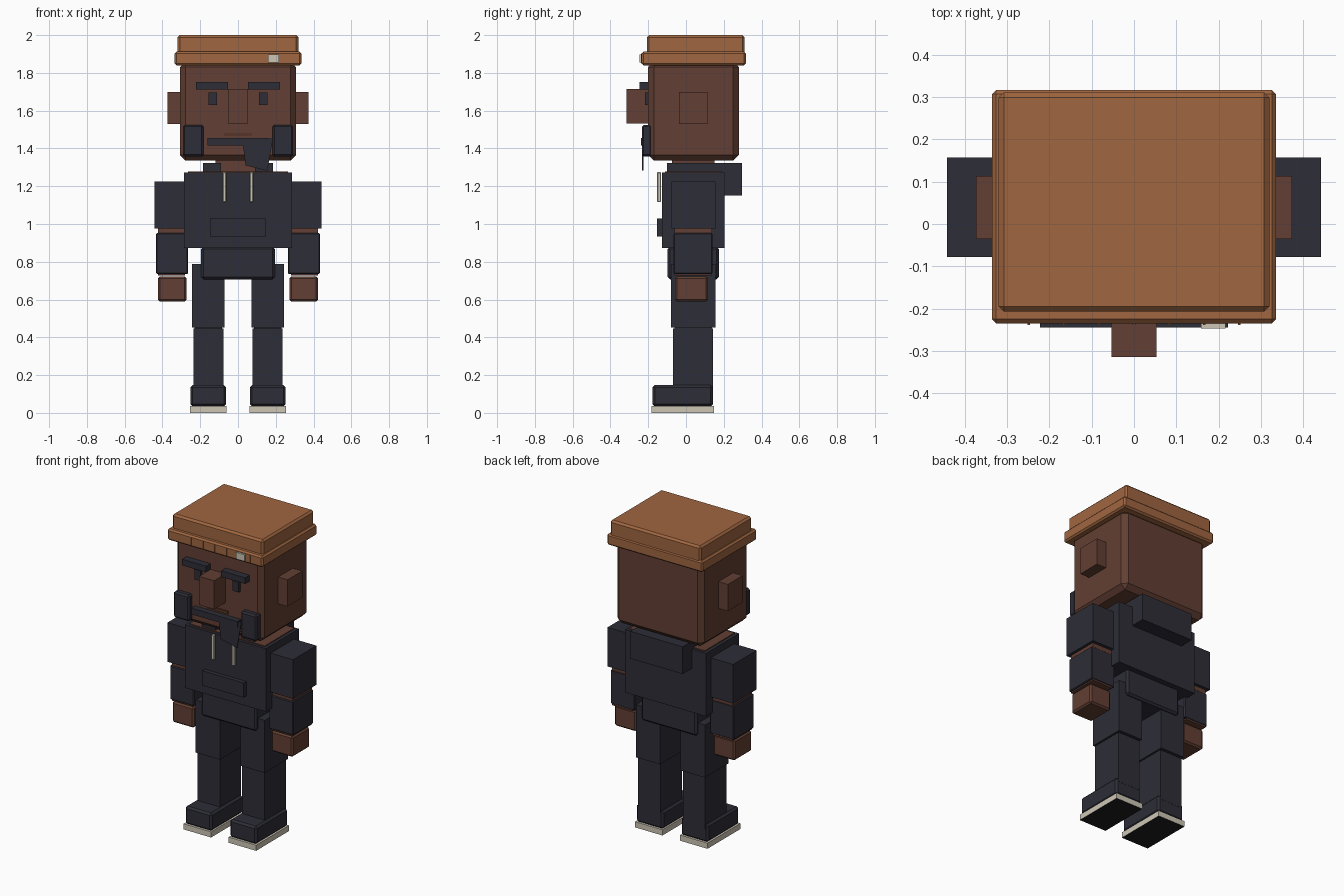
import bpy
import bmesh

default = bpy.data.objects.get("Cube")
if default:
    bpy.data.objects.remove(default, do_unlink=True)


def material(name, hex_code):
    """Flat material from an sRGB hex colour."""
    def linear(c):
        return c / 12.92 if c < 0.04045 else ((c + 0.055) / 1.055) ** 2.4
    rgb = [linear(int(hex_code[i:i + 2], 16) / 255) for i in (0, 2, 4)]
    mat = bpy.data.materials.new(name)
    mat.use_nodes = True
    mat.diffuse_color = (*rgb, 1)
    mat.node_tree.nodes["Principled BSDF"].inputs["Base Color"].default_value = (*rgb, 1)
    return mat


skin = material("brown skin", "623F33")
lips = material("dark brown lips", "573529")
cloth = material("charcoal cloth", "2D2D37")
orange = material("rust wool", "A06640")
cream = material("cream", "CDC6B5")
rubber = material("black rubber", "1C1C20")


def finish(name, bm, mat, bevel=0):
    bmesh.ops.recalc_face_normals(bm, faces=bm.faces)
    mesh = bpy.data.meshes.new(name)
    bm.to_mesh(mesh)
    bm.free()
    mesh.materials.append(mat)
    obj = bpy.data.objects.new(name, mesh)
    bpy.context.collection.objects.link(obj)
    if bevel:
        mod = obj.modifiers.new("chamfer", "BEVEL")
        mod.width = bevel
        mod.segments = 1
    return obj


def box(name, mat, x, y, z, bevel=0):
    """Box from its (low, high) range on each axis."""
    bm = bmesh.new()
    bmesh.ops.create_cube(bm, size=1)
    for v in bm.verts:
        v.co = [r[0] if c < 0 else r[1] for c, r in zip(v.co, (x, y, z))]
    return finish(name, bm, mat, bevel)


def pair(name, mat, x, y, z, bevel=0):
    """The same box on the left (+x) and the right (-x)."""
    left = box("left_" + name, mat, x, y, z, bevel)
    right = box("right_" + name, mat, (-x[1], -x[0]), y, z, bevel)
    return left, right


def wide(half):
    return (-half, half)


# Head and hat
box("head", skin, wide(0.307), (-0.2, 0.28), (1.335, 1.86), 0.03)
box("hat_crown", orange, wide(0.32), (-0.207, 0.311), (1.88, 2.0), 0.012)
box("hat_brim", orange, wide(0.336), (-0.235, 0.317), (1.84, 1.912), 0.01)
for i in range(-3, 4):
    box("hat_rib", orange, (i * 0.083 - 0.003, i * 0.083 + 0.003), (-0.239, -0.23), (1.85, 1.902))
box("hat_tag", cream, (0.158, 0.217), (-0.247, -0.23), (1.856, 1.898))

# Face
pair("ear", skin, (0.29, 0.374), (-0.036, 0.113), (1.53, 1.7))
box("nose", skin, wide(0.053), (-0.315, -0.18), (1.533, 1.715))
pair("eyebrow", cloth, (0.053, 0.222), (-0.245, -0.19), (1.713, 1.752))
pair("eye", cloth, (0.112, 0.156), (-0.216, -0.19), (1.63, 1.695))
pair("sideburn", cloth, (0.182, 0.292), (-0.234, -0.18), (1.358, 1.525), 0.01)
box("mouth", lips, wide(0.074), (-0.207, -0.19), (1.465, 1.483))
box("moustache", cloth, wide(0.162), (-0.238, -0.19), (1.415, 1.455))

# Goatee plate
bm = bmesh.new()
outline = [(0.025, 1.43), (0.04, 1.31), (0.155, 1.282), (0.186, 1.455)]
face = bm.faces.new([bm.verts.new((x, -0.226, z)) for x, z in outline])
extruded = bmesh.ops.extrude_face_region(bm, geom=[face])["geom"]
bmesh.ops.translate(bm, vec=(0, -0.006, 0),
                    verts=[g for g in extruded if isinstance(g, bmesh.types.BMVert)])
finish("goatee", bm, cloth)

# Torso and hoodie
box("neck", skin, wide(0.12), (-0.075, 0.15), (1.2, 1.36))
box("chest", skin, wide(0.265), (-0.11, 0.19), (0.95, 1.279))
box("hoodie", cloth, wide(0.285), (-0.127, 0.205), (0.872, 1.273))
pair("collar", cloth, (0.09, 0.185), (-0.1, 0.22), (1.23, 1.322))
box("hood", cloth, wide(0.185), (0.15, 0.297), (1.15, 1.323))
box("hips", cloth, wide(0.195), (-0.097, 0.174), (0.707, 0.88), 0.012)
box("front_pocket", cloth, wide(0.147), (-0.153, -0.12), (0.935, 1.028))
pair("drawstring", cream, (0.062, 0.082), (-0.153, -0.132), (1.116, 1.275), 0.004)

# Arms
pair("upper_sleeve", cloth, (0.28, 0.442), (-0.078, 0.157), (0.977, 1.226))
pair("arm", skin, (0.28, 0.424), (-0.06, 0.137), (0.728, 1.05))
pair("lower_sleeve", cloth, (0.264, 0.434), (-0.066, 0.14), (0.736, 0.952), 0.005)
pair("hand", skin, (0.272, 0.424), (-0.058, 0.117), (0.59, 0.722), 0.01)

# Legs
pair("upper_leg", cloth, (0.072, 0.243), (-0.079, 0.157), (0.453, 0.787))
pair("lower_leg", cloth, (0.078, 0.236), (-0.07, 0.144), (0.12, 0.448))
pair("knee", cloth, (0.085, 0.23), (-0.062, 0.137), (0.4, 0.5))

# Shoes, with dark undersides on the pale soles
pair("shoe", cloth, (0.063, 0.252), (-0.177, 0.143), (0.034, 0.147), 0.012)
for sole in pair("sole", cream, (0.062, 0.255), (-0.182, 0.148), (0, 0.036)):
    sole.data.materials.append(rubber)
    for poly in sole.data.polygons:
        poly.material_index = int(poly.normal.z < -0.5)
